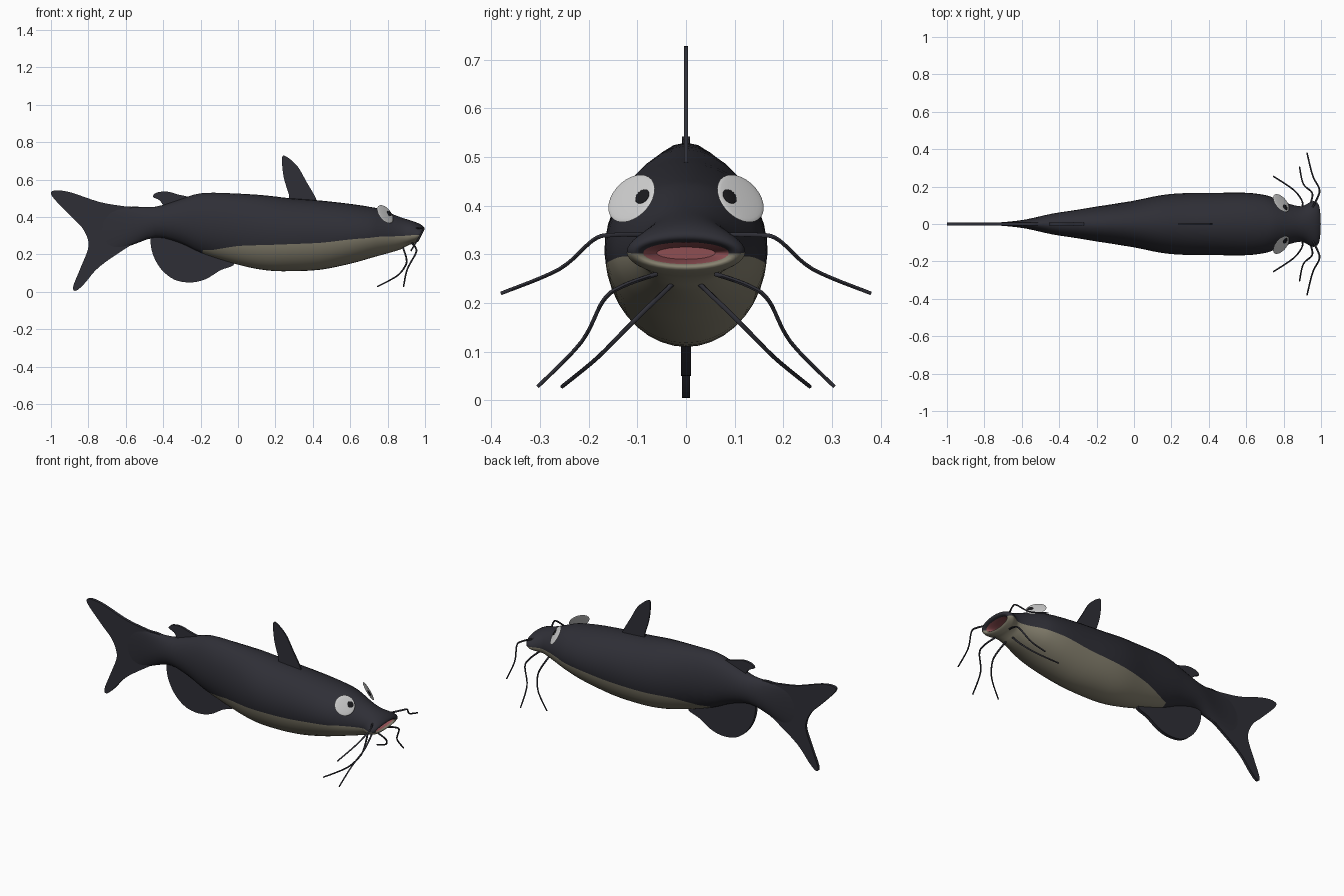
import bpy, bmesh, math
from mathutils import Vector

if "Cube" in bpy.data.objects:
    bpy.data.objects.remove(bpy.data.objects["Cube"])


def material(name, rgb):
    m = bpy.data.materials.new(name)
    m.diffuse_color = (*rgb, 1)
    m.use_nodes = True
    m.node_tree.nodes["Principled BSDF"].inputs["Base Color"].default_value = m.diffuse_color
    return m


DARK = material("slate skin", (0.028, 0.028, 0.037))
BELLY = material("pale belly", (0.24, 0.22, 0.16))
PINK = material("mouth pink", (0.30, 0.085, 0.095))
WHITE = material("eye grey white", (0.62, 0.62, 0.62))
BLACK = material("pupil black", (0.01, 0.01, 0.012))


def spline(pts, steps, closed=False):
    """Catmull-Rom through tuples of any length."""
    n, out = len(pts), []
    get = (lambda i: pts[i % n]) if closed else (lambda i: pts[max(0, min(n - 1, i))])
    for i in range(n if closed else n - 1):
        for k in range(steps):
            t = k / steps
            out.append(tuple(
                0.5 * (2 * b + (c - a) * t + (2 * a - 5 * b + 4 * c - d) * t * t
                       + (3 * b - a - 3 * c + d) * t ** 3)
                for a, b, c, d in zip(get(i - 1), get(i), get(i + 1), get(i + 2))))
    if not closed:
        out.append(pts[-1])
    return out


def finish(name, bm, mats, angle=40):
    bmesh.ops.recalc_face_normals(bm, faces=bm.faces)
    me = bpy.data.meshes.new(name)
    bm.to_mesh(me)
    bm.free()
    for m in mats:
        me.materials.append(m)
    ob = bpy.data.objects.new(name, me)
    bpy.context.collection.objects.link(ob)
    bpy.ops.object.select_all(action='DESELECT')
    ob.select_set(True)
    bpy.context.view_layer.objects.active = ob
    bpy.ops.object.shade_smooth_by_angle(angle=math.radians(angle))
    return ob


# Body sections: x, top, bottom, widest height, half width, belly colour line
KEYS = [
    (-.80, .40, .25, .32, .004, .27), (-.70, .45, .21, .33, .010, .23),
    (-.58, .455, .245, .34, .024, .26), (-.44, .455, .29, .37, .055, .305),
    (-.31, .495, .26, .37, .075, .275), (-.19, .528, .205, .36, .095, .222),
    (0, .525, .145, .335, .125, .245), (.15, .515, .115, .32, .155, .25),
    (.28, .50, .11, .31, .166, .255), (.44, .488, .118, .31, .167, .262),
    (.60, .47, .15, .31, .167, .28), (.70, .455, .178, .31, .155, .288),
    (.76, .442, .195, .305, .135, .295), (.84, .41, .217, .305, .105, .297),
    (.90, .387, .238, .305, .095, .30), (.945, .37, .252, .305, .113, .303),
    (.975, .355, .258, .305, .122, .304), (.997, .338, .268, .303, .110, .302),
    (.985, .325, .28, .303, .088, .302), (.90, .315, .29, .303, .06, .302)]
STEPS, NL, NU = 3, 8, 10


def ring(x, top, bot, mid, hw, zb):
    a = math.asin(max(-1, min(0, (zb - mid) / (mid - bot))))
    h = math.pi / 2
    ang = [-h + (a + h) * i / NL for i in range(NL)]
    ang += [a + (h - a) * i / NU for i in range(NU + 1)]
    half = []
    for t in ang:
        z = mid + math.sin(t) * (top - mid if t > 0 else mid - bot)
        w = max(0, min(1, (x - .88) / .1))          # slanted mouth
        half.append((x + .5 * w * (z - .335), hw * math.cos(t), z))
    return half + [(p[0], -p[1], p[2]) for p in half[-2:0:-1]]


# Body with belly and mouth cavity
bm = bmesh.new()
rows = [[bm.verts.new(p) for p in ring(*k)] for k in spline(KEYS, STEPS)]
N = len(rows[0])
mouth_row = (len(KEYS) - 2) * STEPS
belly_row = 5 * STEPS
for i in range(len(rows) - 1):
    for j in range(N):
        k = (j + 1) % N
        f = bm.faces.new((rows[i][j], rows[i][k], rows[i + 1][k], rows[i + 1][j]))
        if i >= mouth_row:
            f.material_index = 2
        elif i >= belly_row and (j < NL or j >= N - NL):
            f.material_index = 1
bm.faces.new(rows[0])
bm.faces.new(rows[-1]).material_index = 2
finish("body", bm, [DARK, BELLY, PINK], 60)


# Fins: smooth outlines in the x-z plane, given a thickness
def fin(name, outline, t):
    bm = bmesh.new()
    pts = spline(outline, 4, True)
    sides = [[bm.verts.new((x, s * t, z)) for x, z in pts] for s in (-1, 1)]
    for side in sides:
        bm.faces.new(side)
    n = len(pts)
    for i in range(n):
        k = (i + 1) % n
        bm.faces.new((sides[0][i], sides[0][k], sides[1][k], sides[1][i]))
    finish(name, bm, [DARK])


fin("tail_fin", [(-.5, .44), (-.6, .456), (-.74, .48), (-.9, .533), (-.985, .541),
                 (-.993, .51), (-.9, .41), (-.835, .345), (-.803, .28), (-.803, .225),
                 (-.845, .12), (-.882, .025), (-.865, .006), (-.82, .045), (-.74, .135),
                 (-.58, .245), (-.5, .29)], .008)
fin("dorsal_fin", [(.28, .47), (.272, .52), (.245, .61), (.235, .705), (.25, .727),
                   (.315, .675), (.365, .59), (.42, .49), (.40, .46)], .004)
fin("adipose_fin", [(-.38, .45), (-.42, .49), (-.455, .508), (-.435, .53), (-.38, .536),
                    (-.32, .52), (-.25, .50), (-.28, .46)], .007)
fin("anal_fin", [(-.44, .32), (-.467, .28), (-.455, .20), (-.41, .12), (-.34, .065),
                 (-.255, .05), (-.175, .067), (-.095, .115), (-.02, .155), (-.15, .25),
                 (-.3, .30)], .010)


# Eyes: thin tilted discs with a pupil plate
def disc(name, centre, normal, r, t, mat):
    bm = bmesh.new()
    bmesh.ops.create_uvsphere(bm, u_segments=28, v_segments=12, radius=1)
    bmesh.ops.scale(bm, vec=(r, r, t), verts=bm.verts)
    m = normal.to_track_quat('Z', 'Y').to_matrix()
    bmesh.ops.rotate(bm, matrix=m, verts=bm.verts)
    bmesh.ops.translate(bm, vec=centre, verts=bm.verts)
    finish(name, bm, [mat], 80)


# Barbels: tapering round whiskers
def barbel(name, pts):
    cu = bpy.data.curves.new(name, 'CURVE')
    cu.dimensions = '3D'
    cu.bevel_depth = .005
    cu.bevel_resolution = 1
    cu.use_fill_caps = True
    path = spline(pts, 6)
    sp = cu.splines.new('POLY')
    sp.points.add(len(path) - 1)
    for i, p in enumerate(path):
        sp.points[i].co = (*p, 1)
        sp.points[i].radius = 1.05 - .25 * i / len(path)
    cu.materials.append(DARK)
    ob = bpy.data.objects.new(name, cu)
    bpy.context.collection.objects.link(ob)
    bpy.ops.object.select_all(action='DESELECT')
    ob.select_set(True)
    bpy.context.view_layer.objects.active = ob
    bpy.ops.object.convert(target='MESH')
    bpy.ops.object.shade_smooth_by_angle(angle=math.radians(60))


BARBELS = {
    "upper_barbel": [(.95, .08, .34), (.985, .15, .34), (.99, .19, .33),
                     (.955, .26, .27), (.925, .38, .22)],
    "corner_barbel": [(.93, .06, .26), (.95, .13, .235), (.95, .17, .205),
                      (.905, .215, .12), (.885, .305, .028)],
    "chin_barbel": [(.88, .025, .242), (.90, .09, .18), (.895, .13, .14),
                    (.85, .185, .085), (.745, .255, .028)]}

for s, side in ((1, "left"), (-1, "right")):
    n = Vector((.66, .545 * s, .52)).normalized()
    c = Vector((.787, .112 * s, .415))
    d = Vector((.022, -.022 * s, .004))
    d -= n * d.dot(n)
    disc("eye_" + side, c, n, .057, .005, WHITE)
    disc("pupil_" + side, c + d + n * .0045, n, .017, .003, BLACK)
    for name, pts in BARBELS.items():
        barbel(name + "_" + side, [(x, y * s, z) for x, y, z in pts])
